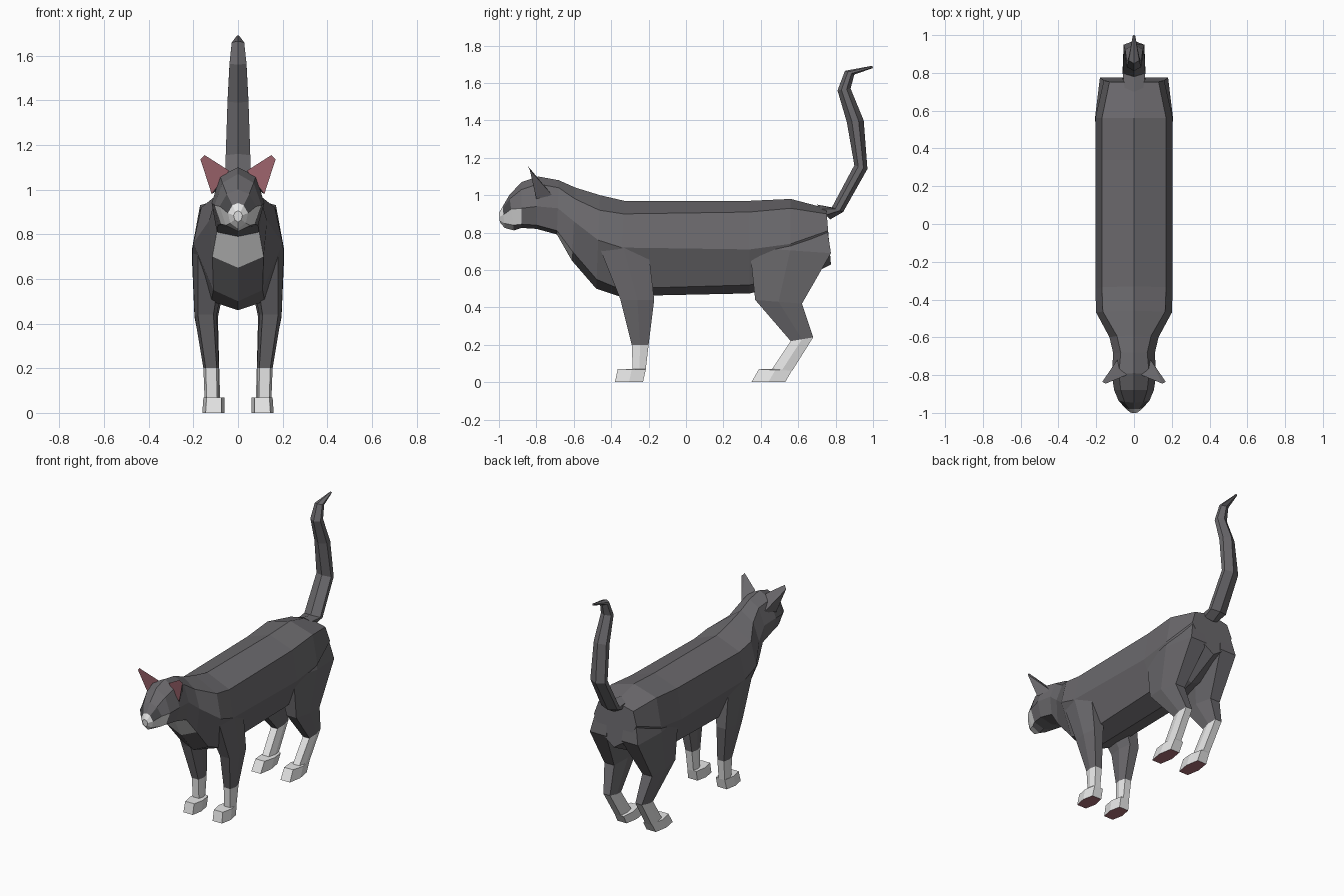
import bpy, bmesh
from mathutils import Vector

if "Cube" in bpy.data.objects:
    bpy.data.objects.remove(bpy.data.objects["Cube"])


def material(name, rgb):
    m = bpy.data.materials.new(name)
    m.diffuse_color = (*rgb, 1)
    m.use_nodes = True
    m.node_tree.nodes["Principled BSDF"].inputs["Base Color"].default_value = m.diffuse_color
    return m


GREY = material("grey fur", (0.145, 0.14, 0.15))
WHITE = material("white fur", (0.8, 0.8, 0.8))
PINK = material("pink skin", (0.42, 0.16, 0.19))
DARK = material("dark eye", (0.07, 0.07, 0.075))
MATS = [GREY, WHITE, PINK, DARK]


def finish(name, bm):
    bmesh.ops.recalc_face_normals(bm, faces=bm.faces)
    me = bpy.data.meshes.new(name)
    bm.to_mesh(me)
    bm.free()
    for m in MATS:
        me.materials.append(m)
    ob = bpy.data.objects.new(name, me)
    bpy.context.collection.objects.link(ob)
    return ob


def loft(name, rings, colour=lambda seg, strip: 0, start=True, end=True, end_mat=0, eyes=False):
    """Skin a list of point rings; colour(seg, strip) picks the material."""
    bm = bmesh.new()
    vs = [[bm.verts.new(p) for p in r] for r in rings]
    n = len(vs[0])
    eye_faces = []
    for s, (a, b) in enumerate(zip(vs, vs[1:])):
        for i in range(n):
            j = (i + 1) % n
            f = bm.faces.new((a[i], a[j], b[j], b[i]))
            f.material_index = colour(s, min(i, n - 1 - i))
            if eyes and s == 3 and min(i, n - 1 - i) == 1:
                eye_faces.append(f)
    if start:
        bm.faces.new(vs[0])
    if end:
        bm.faces.new(vs[-1]).material_index = end_mat
    if eye_faces:
        bmesh.ops.inset_individual(bm, faces=eye_faces, thickness=0.011)
        for f in eye_faces:
            f.material_index = 3
    return finish(name, bm)


def body_ring(yt, yb, zt, ze, zm, zl, zb, xe, xm, xl):
    """Eight-sided cross-section, slanted from yt at the top to yb below."""
    half = [(0, zt), (xe, ze), (xm, zm), (xl, zl), (0, zb)]
    half += [(-x, z) for x, z in half[3:0:-1]]
    return [(x, yt + (yb - yt) * (zt - z) / (zt - zb), z) for x, z in half]


# Torso, with a white bib under the throat
NECK = (-.68, -.69, 1.08, 1.04, .93, .81, .79, .07, .11, .095)
torso = [
    NECK,
    (-.59, -.61, 1.04, .98, .86, .70, .65, .09, .13, .115),
    (-.46, -.48, 1.0, .92, .76, .55, .50, .165, .2, .11),
    (-.33, -.36, .97, .90, .72, .50, .46, .17, .205, .12),
    (.34, .34, .97, .91, .71, .52, .475, .17, .205, .13),
    (.56, .56, .98, .93, .74, .57, .52, .17, .205, .13),
    (.75, .775, .93, .90, .81, .70, .63, .13, .16, .1),
]
loft("torso", [body_ring(*r) for r in torso],
     lambda s, k: 1 if s == 0 and k == 3 else 0, start=False)

# Head, with a white muzzle and inset eyes
head = [
    NECK,
    (-.79, -.80, 1.10, 1.06, .94, .84, .82, .08, .118, .09),
    (-.88, -.88, 1.07, 1.03, .93, .845, .825, .07, .105, .075),
    (-.945, -.92, 1.0, .98, .925, .84, .812, .05, .082, .055),
    (-.98, -.97, .94, .93, .895, .85, .825, .025, .045, .035),
    (-1.0, -.995, .905, .90, .885, .865, .855, .012, .02, .015),
]
loft("head", [body_ring(*r) for r in head],
     lambda s, k: 1 if s == 4 or (s == 3 and k > 1) or (s == 2 and k == 2) else 0,
     start=False, end_mat=1, eyes=True)

# Ears: three-sided cones, pink on the front
for side, sx in (("left", 1), ("right", -1)):
    bm = bmesh.new()
    inner, outer, back, tip, tip2 = [bm.verts.new((sx * x, y, z)) for x, y, z in (
        (.04, -.80, 1.085), (.118, -.80, .98), (.085, -.715, 1.0),
        (.15, -.845, 1.155), (.168, -.835, 1.135))]
    bm.faces.new((inner, outer, tip2, tip)).material_index = 2
    bm.faces.new((inner, tip, back))
    bm.faces.new((tip, tip2, back))
    bm.faces.new((tip2, outer, back))
    bm.faces.new((inner, back, outer))
    finish(side + "_ear", bm)


# Legs: six-sided, white socks and pink soles
def leg_ring(sx, yf, yb, zf, zb, xi, xo):
    c, h = (xi + xo) / 2, (xo - xi) / 2
    ym, zm = (yf + yb) / 2, (zf + zb) / 2
    pts = [(c - .7 * h, yf, zf), (c + .7 * h, yf, zf), (xo, ym, zm),
           (c + .7 * h, yb, zb), (c - .7 * h, yb, zb), (xi, ym, zm)]
    return [(sx * x, y, z) for x, y, z in pts]


front = [
    (-.47, -.20, .74, .70, .04, .205),
    (-.35, -.17, .44, .44, .095, .195),
    (-.29, -.20, .20, .20, .085, .155),
    (-.285, -.215, .07, .07, .085, .15),
    (-.365, -.215, .07, .068, .06, .155),
    (-.38, -.23, 0, 0, .06, .16),
]
hind = [
    (.38, .755, .84, .82, .05, .17),
    (.34, .775, .72, .69, .03, .207),
    (.37, .62, .44, .42, .09, .195),
    (.56, .68, .22, .24, .085, .155),
    (.46, .57, .07, .065, .08, .15),
    (.39, .565, .07, .06, .06, .155),
    (.35, .53, 0, 0, .06, .16),
]
for name, rings in (("front_leg", front), ("hind_leg", hind)):
    sock = len(rings) - 4
    for side, sx in (("left", 1), ("right", -1)):
        loft(side + "_" + name, [leg_ring(sx, *r) for r in rings],
             lambda s, k: 1 if s >= sock else 0, end_mat=2)


# Tail: six-sided, swept through front and back outline points
def tail_ring(y0, z0, y1, z1, w):
    a, b = Vector((0, y0, z0)), Vector((0, y1, z1))
    side = Vector((w, 0, 0))
    p, q = a.lerp(b, .3), a.lerp(b, .7)
    return [a, p + side, q + side, b, q - side, p - side]


loft("tail", [tail_ring(*r) for r in (
    (.70, .95, .77, .87, .05),
    (.78, .935, .84, .91, .06),
    (.90, 1.16, .97, 1.14, .055),
    (.86, 1.39, .95, 1.40, .047),
    (.81, 1.56, .88, 1.57, .038),
    (.85, 1.665, .90, 1.645, .028),
    (.995, 1.692, 1.0, 1.68, .006))])
